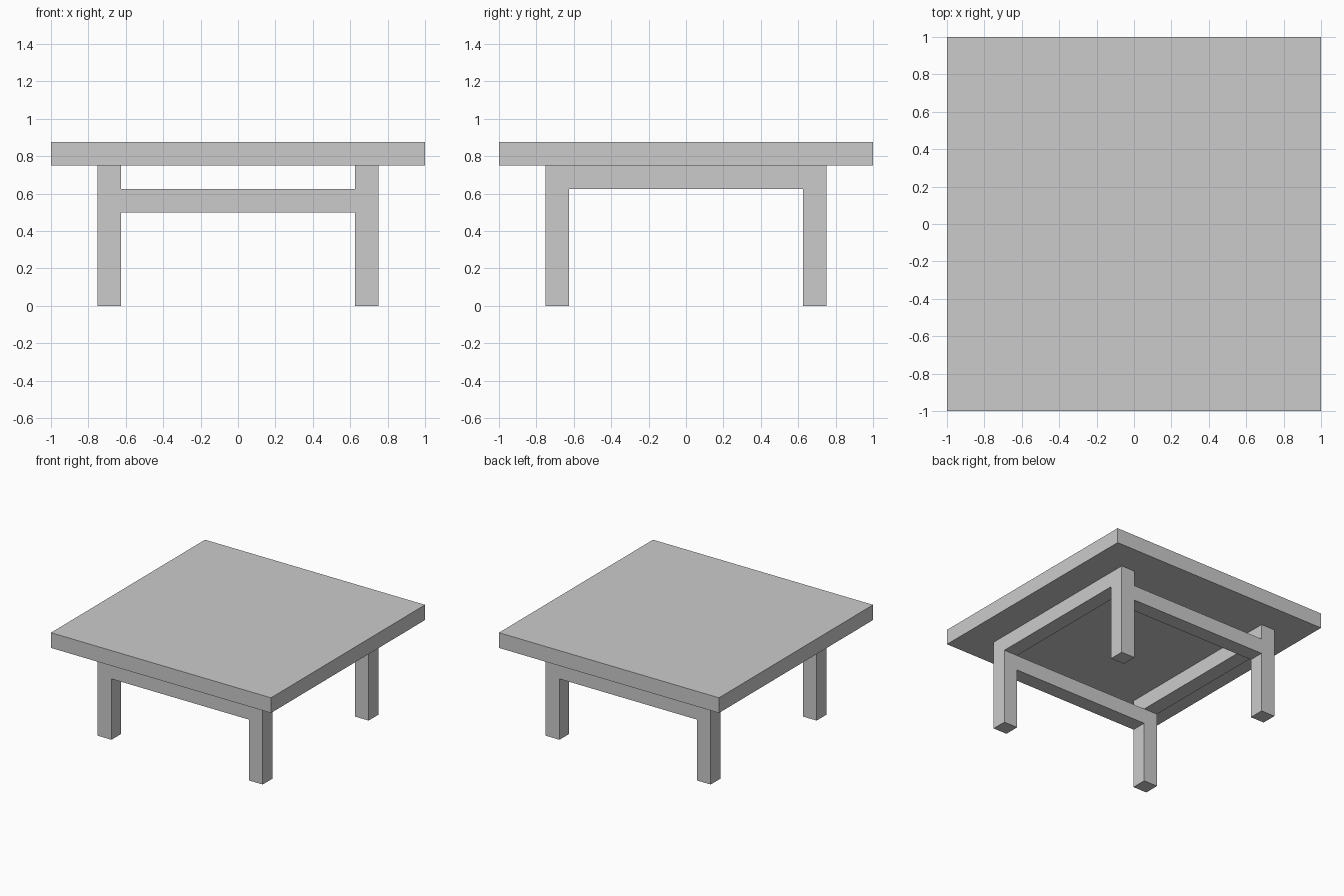
import bpy

if "Cube" in bpy.data.objects:
    bpy.data.objects.remove(bpy.data.objects["Cube"])

T = 0.125             # thickness shared by all parts
LEG = 0.6875          # leg centre offset
LEG_H = 0.75          # leg height
SPAN = 2 * LEG - T    # clear distance between legs


def box(name, size, centre):
    bpy.ops.mesh.primitive_cube_add(size=1, location=centre)
    ob = bpy.context.object
    ob.name = name
    ob.scale = size
    bpy.ops.object.transform_apply(location=False, rotation=False, scale=True)
    return ob


# Square slab top
box("table_top", (2, 2, T), (0, 0, LEG_H + T / 2))

# Four square legs
for y, depth in ((-1, "front"), (1, "back")):
    for x, side in ((-1, "left"), (1, "right")):
        box(f"{depth}_{side}_leg", (T, T, LEG_H), (x * LEG, y * LEG, LEG_H / 2))

# Lower rails at front and back, leaving a gap under the top
for y, depth in ((-1, "front"), (1, "back")):
    box(f"{depth}_rail", (SPAN, T, T), (0, y * LEG, LEG_H - 1.5 * T))

# Upper rails at the sides, tight under the top
for x, side in ((-1, "left"), (1, "right")):
    box(f"{side}_rail", (T, SPAN, T), (x * LEG, 0, LEG_H - T / 2))
